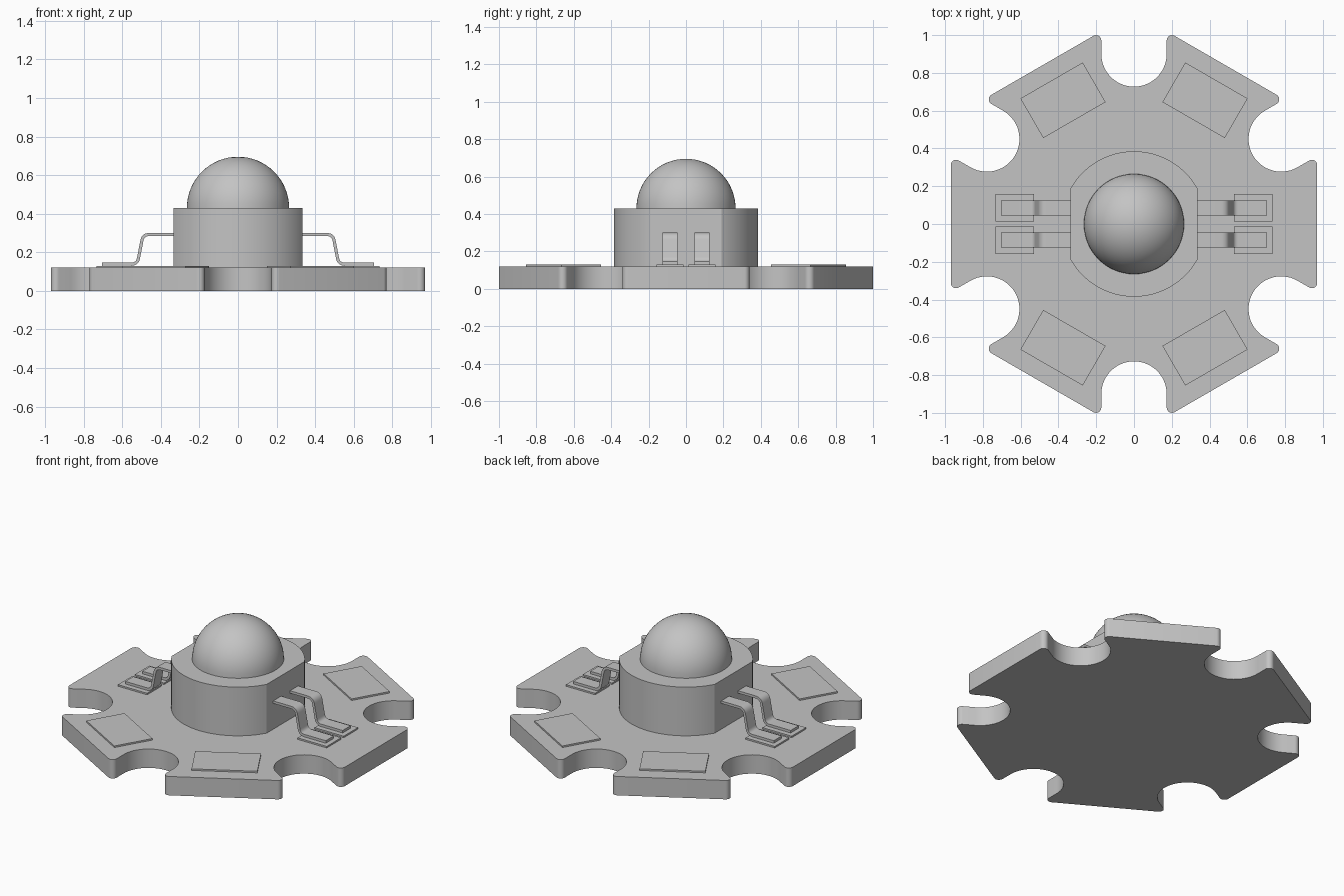
import bpy, bmesh
from math import sin, cos, tan, pi, radians, asin
from mathutils import Vector, Matrix

cube = bpy.data.objects.get("Cube")
if cube:
    bpy.data.objects.remove(cube, do_unlink=True)

grey = bpy.data.materials.new("plain grey")
grey.use_nodes = True
GREY = (0.55, 0.55, 0.55, 1)
grey.diffuse_color = GREY
grey.node_tree.nodes["Principled BSDF"].inputs["Base Color"].default_value = GREY


def finish(name, bm):
    """Turn a bmesh into a named, smooth-shaded object with sharp edges kept."""
    bmesh.ops.recalc_face_normals(bm, faces=bm.faces)
    mesh = bpy.data.meshes.new(name)
    bm.to_mesh(mesh)
    bm.free()
    mesh.materials.append(grey)
    mesh.shade_smooth()
    mesh.set_sharp_from_angle(angle=radians(30))
    obj = bpy.data.objects.new(name, mesh)
    bpy.context.collection.objects.link(obj)
    return obj


def prism(name, points, offset):
    """Extrude a closed outline of 3D points by an offset vector."""
    bm = bmesh.new()
    face = bm.faces.new([bm.verts.new(p) for p in points])
    new = bmesh.ops.extrude_face_region(bm, geom=[face])["geom"]
    bmesh.ops.translate(bm, vec=offset,
                        verts=[v for v in new if isinstance(v, bmesh.types.BMVert)])
    return finish(name, bm)


def plate(name, x, y, length, width, bottom, height, turn=0):
    """Thin rectangular plate, turned about z."""
    rot = Matrix.Rotation(turn, 3, "Z")
    pts = [rot @ Vector((sx * length / 2, sy * width / 2, 0)) + Vector((x, y, bottom))
           for sx, sy in ((-1, -1), (1, -1), (1, 1), (-1, 1))]
    return prism(name, pts, (0, 0, height))


def arc(cx, cy, r, start, end, steps):
    return [(cx + r * cos(start + (end - start) * i / steps),
             cy + r * sin(start + (end - start) * i / steps)) for i in range(steps + 1)]


# Star board: a hexagon with a rounded slot cut into each corner
APOTHEM, SLOT, SLOT_POS, LIP, BOARD = 0.97, 0.173, 0.9, 0.028, 0.12
lip_u = (APOTHEM - SLOT / 2) / cos(pi / 6) - LIP / tan(pi / 6)
lip = arc(lip_u, SLOT + LIP, LIP, pi / 6, -pi / 2, 8)
slot = arc(SLOT_POS, 0, SLOT, pi / 2, 3 * pi / 2, 28)
corner = [(u, -v) for u, v in lip] + slot[::-1] + lip[::-1]
outline = []
for k in range(6):
    rot = Matrix.Rotation(pi / 6 + k * pi / 3, 3, "Z")
    outline += [rot @ Vector((u, v, 0)) for u, v in corner]
prism("star_board", outline, (0, 0, BOARD))

# Housing: a cylinder with flats on the left and right
R, FLAT, TOP = 0.385, 0.335, 0.43
half = asin(FLAT / R)
housing = arc(0, 0, R, pi / 2 - half, pi / 2 + half, 32)
housing += [(-x, -y) for x, y in housing]
prism("housing", [(x, y, BOARD) for x, y in housing], (0, 0, TOP - BOARD))

# Lens: a hemisphere on the housing
bm = bmesh.new()
bmesh.ops.create_uvsphere(bm, u_segments=64, v_segments=32, radius=0.265)
bmesh.ops.bisect_plane(bm, geom=bm.verts[:] + bm.edges[:] + bm.faces[:],
                       plane_co=(0, 0, 0), plane_no=(0, 0, -1), clear_outer=True)
bmesh.ops.translate(bm, verts=bm.verts, vec=(0, 0, TOP))
finish("lens", bm)


def lead_profile(path, bend, thick):
    """Bent strip outline around a centre path with rounded corners."""
    pts = [Vector(p) for p in path]
    line = [pts[0]]
    for a, b, c in zip(pts, pts[1:], pts[2:]):
        p, q = b + (a - b).normalized() * bend, b + (c - b).normalized() * bend
        for i in range(9):
            t = i / 8
            line.append(p * (1 - t) ** 2 + b * 2 * t * (1 - t) + q * t * t)
    line.append(pts[-1])
    upper, lower = [], []
    for i, p in enumerate(line):
        d = (line[min(i + 1, len(line) - 1)] - line[max(i - 1, 0)]).normalized()
        n = Vector((-d.y, d.x)) * thick / 2
        upper.append(p + n)
        lower.append(p - n)
    return upper + lower[::-1]


lead = lead_profile([(0.32, 0.292), (0.492, 0.292), (0.522, 0.138), (0.705, 0.138)],
                    0.032, 0.016)

# Corner pads, leads and lead pads, repeated on all four quarters
for sx, side in ((1, "left"), (-1, "right")):
    for sy, end in ((1, "back"), (-1, "front")):
        tag = f"{end}_{side}"
        plate("corner_pad_" + tag, sx * 0.376, sy * 0.655, 0.381, 0.242,
              BOARD, 0.01, -sx * sy * pi / 6)
        plate("lead_pad_" + tag, sx * 0.632, sy * 0.085, 0.205, 0.145, BOARD, 0.01)
        prism("lead_" + tag, [(sx * p.x, sy * 0.045, p.y) for p in lead],
              (0, sy * 0.08, 0))
